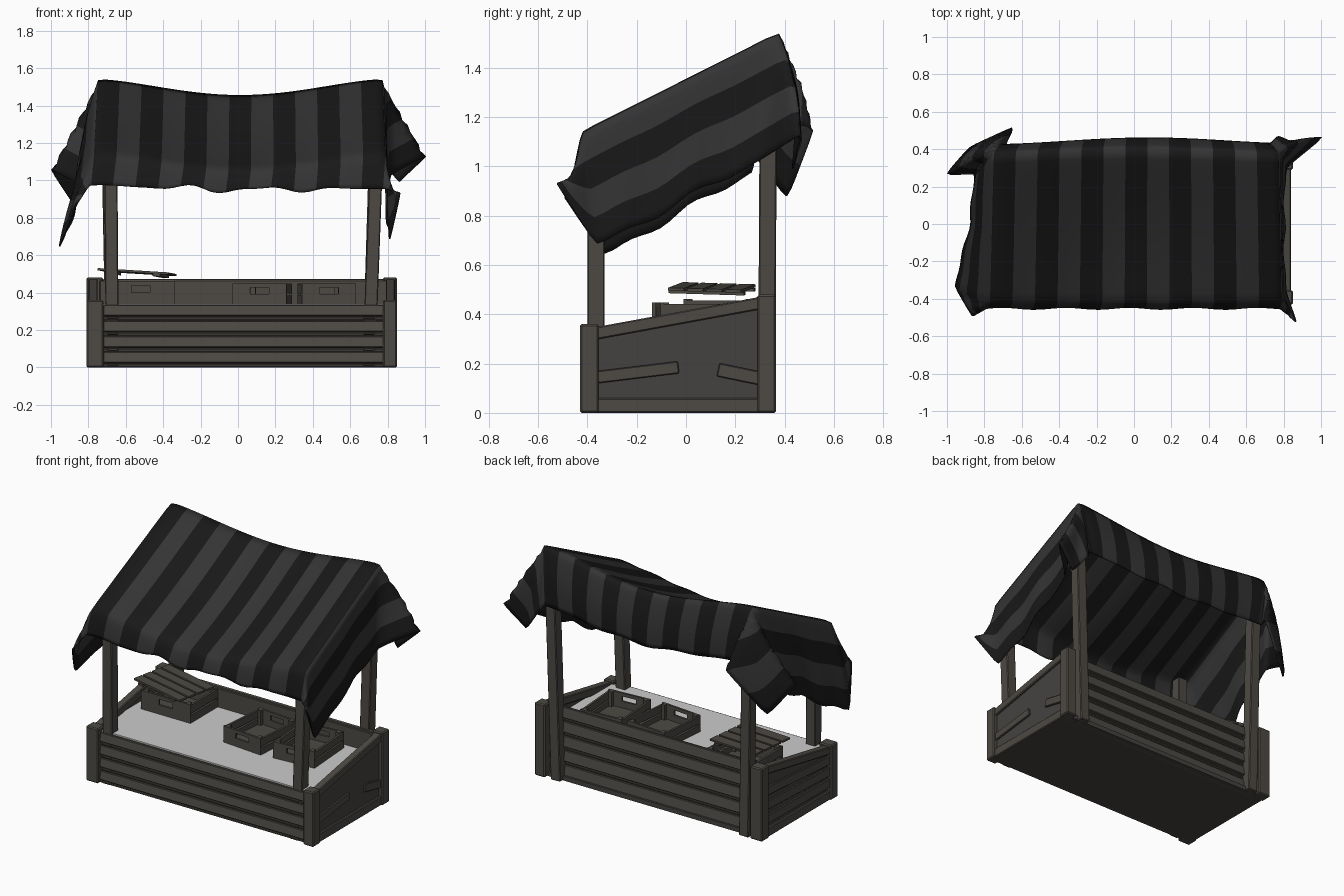
import bpy, bmesh, math
from mathutils import Matrix, Vector, Euler

if "Cube" in bpy.data.objects:
    bpy.data.objects.remove(bpy.data.objects["Cube"])


def material(name, r, g, b):
    m = bpy.data.materials.new(name)
    m.diffuse_color = (r, g, b, 1)
    m.use_nodes = True
    m.node_tree.nodes["Principled BSDF"].inputs["Base Color"].default_value = m.diffuse_color
    return m


WOOD = material("dark_wood", 0.075, 0.068, 0.058)
PANEL = material("panel_wood", 0.06, 0.055, 0.052)
DARK = material("cloth_dark", 0.009, 0.009, 0.009)
LIGHT = material("cloth_light", 0.034, 0.034, 0.034)
PALE = material("counter_pale", 0.85, 0.85, 0.85)


def mesh_object(name, bm, mats, bevel=0):
    bmesh.ops.recalc_face_normals(bm, faces=bm.faces)
    me = bpy.data.meshes.new(name)
    bm.to_mesh(me)
    bm.free()
    for m in mats:
        me.materials.append(m)
    ob = bpy.data.objects.new(name, me)
    bpy.context.collection.objects.link(ob)
    if bevel:
        b = ob.modifiers.new("bevel", 'BEVEL')
        b.width, b.segments = bevel, 1
    return ob


def boxes(name, items, mat=WOOD, bevel=0.006, base=Matrix()):
    """items: (x0, x1, y0, y1, z0, z1[, euler]) boxes joined in one object"""
    bm = bmesh.new()
    for it in items:
        x0, x1, y0, y1, z0, z1 = it[:6]
        rot = Euler(it[6]).to_matrix().to_4x4() if len(it) > 6 else Matrix()
        loc = Matrix.Translation(((x0 + x1) / 2, (y0 + y1) / 2, (z0 + z1) / 2))
        bmesh.ops.create_cube(bm, size=1, matrix=base @ loc @ rot
                              @ Matrix.Diagonal((x1 - x0, y1 - y0, z1 - z0, 1)))
    return mesh_object(name, bm, [mat], bevel)


def beam(name, p, q, w, h, bevel=0.005):
    """square timber from p to q; w along x, h across"""
    p, q = Vector(p), Vector(q)
    d = (q - p).normalized()
    side = Vector((1, 0, 0))
    side = (side - d * side.dot(d)).normalized()
    m = Matrix((side, d.cross(side), d)).transposed().to_4x4()
    bm = bmesh.new()
    bmesh.ops.create_cube(bm, size=1, matrix=Matrix.Translation((p + q) / 2) @ m
                          @ Matrix.Diagonal((w, h, (q - p).length, 1)))
    return mesh_object(name, bm, [WOOD], bevel)


# base: floor, counter, corner posts
boxes("floor", [(-0.79, 0.83, -0.40, 0.33, 0.0, 0.03)], PANEL, 0)
boxes("counter", [(-0.78, 0.82, -0.39, 0.29, 0.31, 0.34)], PALE, 0)
for x0, x1, side in ((-0.81, -0.72, "left"), (0.775, 0.85, "right")):
    boxes("front_corner_post_" + side, [(x0, x1, -0.43, -0.355, 0, 0.36)], bevel=0.007)
    boxes("back_corner_post_" + side, [(x0, x1, 0.29, 0.365, 0, 0.48)], bevel=0.007)


# lapped planks with thin lips and end notches, front and back
def plank_wall(name, y, out, n, height):
    pitch = height / n
    items = [(-0.74, 0.80, y - 0.01, y + 0.01, 0.0, height - 0.01)]
    for i in range(n):
        z = i * pitch
        items.append((-0.72, 0.78, y + out * .015 - .012, y + out * .015 + .012,
                      z + 0.022, z + pitch - 0.003, (out * 0.16, 0, 0)))
        items.append((-0.72, 0.78, y + out * .008 - .01, y + out * .008 + .01, z, z + 0.016))
        for x in (-0.70, 0.67):
            items.append((x, x + 0.06, y + out * .02 - .012, y + out * .02 + .012,
                          z + 0.006, z + 0.02))
    boxes(name, items, WOOD, 0.004)


plank_wall("front_planks", -0.385, -1, 4, 0.335)
plank_wall("back_planks", 0.285, 1, 5, 0.475)

# side walls with sloping tops
for x, side, o in ((-0.775, "left", -1), (0.815, "right", 1)):
    bm = bmesh.new()
    prof = [(-0.38, 0), (0.31, 0), (0.31, 0.45), (-0.38, 0.33)]
    f = bm.faces.new([bm.verts.new((x - 0.01, y, z)) for y, z in prof])
    ext = bmesh.ops.extrude_face_region(bm, geom=[f])
    bmesh.ops.translate(bm, vec=(0.02, 0, 0),
                        verts=[v for v in ext["geom"] if isinstance(v, bmesh.types.BMVert)])
    mesh_object("side_wall_" + side, bm, [PANEL])
    beam("side_top_rail_" + side, (x, -0.37, 0.322), (x, 0.31, 0.447), 0.05, 0.05)
    beam("side_bottom_rail_" + side, (x + o * .005, -0.36, 0.03), (x + o * .005, 0.30, 0.03), 0.04, 0.06)
    xo = x + o * 0.012
    if o > 0:
        beam("side_brace_front", (xo, -0.36, 0.145), (xo, -0.03, 0.185), 0.02, 0.05, 0.004)
        beam("side_brace_back", (xo, 0.13, 0.175), (xo, 0.30, 0.14), 0.02, 0.055, 0.004)
    else:
        for i in range(3):
            beam("side_plank_%d" % i, (xo, -0.36, 0.11 + i * .075), (xo, 0.30, 0.115 + i * .095),
                 0.022, 0.06, 0.004)

# canopy poles
beam("front_pole_left", (-0.672, -0.365, 0.02), (-0.68, -0.365, 1.12), 0.07, 0.07)
beam("front_pole_right", (0.70, -0.365, 0.02), (0.74, -0.365, 1.12), 0.07, 0.07)
beam("back_pole_left", (-0.672, 0.327, 0.0), (-0.70, 0.335, 1.48), 0.07, 0.07)
beam("back_pole_right", (0.70, 0.327, 0.0), (0.745, 0.335, 1.48), 0.07, 0.07)


# crates with hand holes
def crate(name, cx, cy, w, d, h, rz):
    t, a, b = 0.014, w / 2, d / 2
    it = [(-a, a, -b, b, 0, 0.012)]
    for s in (-1, 1):
        y = s * (b - t / 2)
        y0, y1 = y - t / 2, y + t / 2
        it += [(-a, a, y0, y1, 0, h * .5), (-a, a, y0, y1, h * .8, h),
               (-a, -0.05, y0, y1, h * .5, h * .8), (0.05, a, y0, y1, h * .5, h * .8)]
        x = s * (a - t / 2)
        for z0, z1 in ((0.0, .42), (.52, .95)):
            it.append((x - t / 2, x + t / 2, -b + t, b - t, z0 * h, z1 * h))
        for u in (-1, 1):
            px, py = s * (a - 0.024), u * (b - 0.024)
            it.append((px - .012, px + .012, py - .012, py + .012, 0, h))
    base = Matrix.Translation((cx, cy, 0.338)) @ Matrix.Rotation(rz, 4, 'Z')
    boxes(name, it, WOOD, 0, base)


crate("crate_middle", 0.13, 0.045, 0.29, 0.34, 0.11, math.radians(-5))
crate("crate_right", 0.475, 0.055, 0.29, 0.34, 0.11, math.radians(4))
crate("crate_left", -0.52, 0.135, 0.36, 0.29, 0.125, 0)
# loose lid on the left crate
lid = [(-0.19, 0.19, -0.15 + i * .078, -0.085 + i * .078, 0, 0.012) for i in range(4)]
lid += [(s * .13 - .02, s * .13 + .02, -0.155, 0.155, -0.013, 0) for s in (-1, 1)]
boxes("crate_lid", lid, WOOD, 0, Matrix.Translation((-0.54, 0.105, 0.503))
      @ Euler((-0.03, 0.06, math.radians(-9))).to_matrix().to_4x4())

# canopy cloth: knots by row (front hem, front edge, back edge, back hem), left to right
KNOTS = [
    [(-0.86, -0.50, 0.88), (-0.79, -0.45, 0.97), (0.78, -0.45, 0.95), (0.87, -0.53, 0.94)],
    [(-0.96, -0.33, 0.63), (-0.77, -0.42, 1.14), (0.79, -0.42, 1.14), (0.81, -0.36, 0.67)],
    [(-0.85, 0.27, 0.97), (-0.75, 0.38, 1.545), (0.775, 0.38, 1.545), (0.81, 0.30, 1.02)],
    [(-0.88, 0.41, 0.86), (-0.69, 0.42, 1.17), (0.73, 0.43, 1.17), (0.86, 0.43, 0.98)],
]
K = [[Vector(p) for p in row] for row in KNOTS]
# back corners hang as flattened ears: outer hem points beside the side flap and back flap
EARS = {0: (Vector((-1.01, 0.26, 1.06)), Vector((-0.64, 0.52, 1.15))),
        2: (Vector((1.02, 0.47, 1.13)), Vector((0.77, 0.47, 1.10)))}
COLS, ROWS = (12, 39, 12), (6, 16, 10)


def steps(counts):
    for cell, n in enumerate(counts):
        for i in range(n + (cell == 2)):
            yield cell, i / n


def ear(c, fu, b):
    """fan of cloth spreading from the roof corner to the folded hem"""
    a = 1 - fu if c == 0 else fu
    edge, out = (1, 0) if c == 0 else (2, 3)
    rad = max(a, b)
    if rad == 0:
        return K[2][edge].copy()
    t = 4 * (0.5 * b / a if a >= b else 1 - 0.5 * a / b)
    hem = [K[2][out], EARS[c][0], K[3][out], EARS[c][1], K[3][edge]]
    i = min(int(t), 3)
    p = K[2][edge].lerp(hem[i].lerp(hem[i + 1], t - i), rad)
    p.y += 0.03 * math.sin(math.pi * rad) * math.sin(math.pi * t / 4)
    return p


bm = bmesh.new()
grid = []
for r, fv in steps(ROWS):
    line = []
    for c, fu in steps(COLS):
        p = K[r][c].lerp(K[r][c + 1], fu).lerp(K[r + 1][c].lerp(K[r + 1][c + 1], fu), fv)
        hang = max(0, math.sin(math.pi * fu)) ** 1.5
        if c == 1:  # sagging roof and hems
            p.z -= 0.085 * hang * (0.15 + 0.85 * fv, 1, 1 - 0.4 * fv)[r]
            if r == 1:
                p.z -= 0.03 * hang * math.sin(math.pi * fv)
                p.z += 0.004 * math.sin(fu * 40) * (1 - fv)
                p.y += 0.025 * hang * fv ** 4
            elif r == 0:
                p.z += (1 - fv) * hang * (0.018 * math.sin(fu * 24) + 0.01 * math.sin(fu * 41))
                p.y += (1 - fv) * 0.006 * math.sin(fu * 29)
                p.y -= 0.005 * math.sin(math.pi * fv)
            else:
                p.z += fv * hang * 0.01 * math.sin(fu * 24)
                p.y += 0.02 * math.sin(math.pi * fv) + 0.025 * hang + 0.015 * hang * fv * fu
        elif r == 1:  # side flaps bow and ripple
            e = 1 - fu if c == 0 else fu
            bow = math.sin(math.pi * fv)
            p.x += e * ((0.02 if c == 0 else -0.01) * bow + 0.01 * bow * math.sin(fv * 15))
            p.z += e * 0.02 * bow * math.sin(fv * 13)
            if c == 0:
                p.x -= 0.03 * math.sin(math.pi * e)
        elif r == 2:
            p = ear(c, fu, fv)
        else:  # rounded front corner folds
            o = Vector((-1 if c == 0 else 1, -1, 0.3))
            p += o * 0.02 * math.sin(math.pi * fu) * math.sin(math.pi * fv)
        line.append(bm.verts.new(p))
    grid.append(line)
for j in range(len(grid) - 1):
    for i in range(len(grid[0]) - 1):
        f = bm.faces.new((grid[j][i], grid[j][i + 1], grid[j + 1][i + 1], grid[j + 1][i]))
        f.material_index = (i // 3) % 2
        f.smooth = True
canopy = mesh_object("striped_canopy", bm, [DARK, LIGHT])
sm = canopy.modifiers.new("soften", 'SMOOTH')
sm.factor, sm.iterations = 0.5, 2
so = canopy.modifiers.new("thickness", 'SOLIDIFY')
so.thickness, so.offset = 0.008, 0
